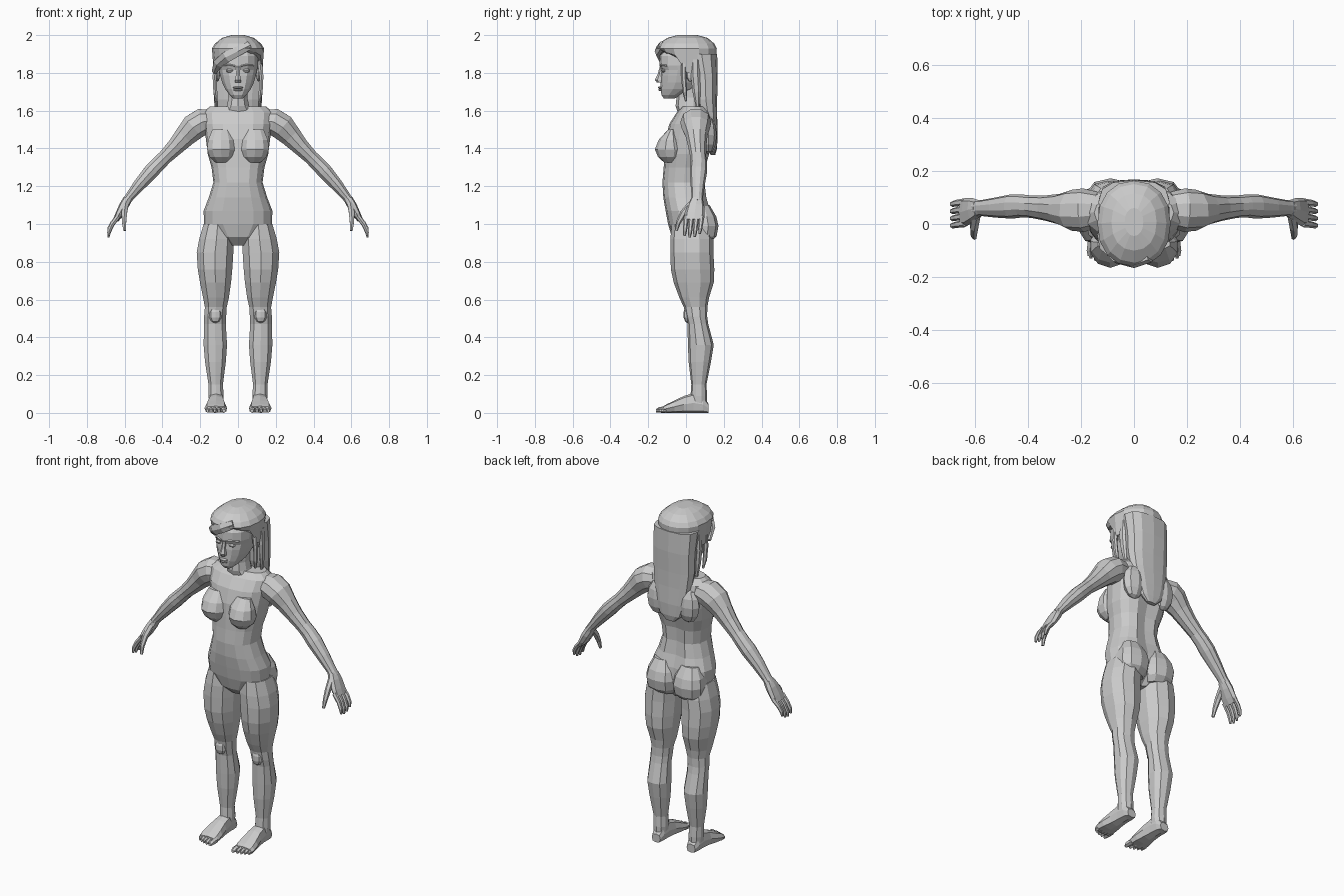
import bpy, bmesh, math
from mathutils import Vector

grey = bpy.data.materials.new("plain_grey")
grey.diffuse_color = (0.6, 0.6, 0.6, 1)


def finish(name, bm, mirror):
    bmesh.ops.recalc_face_normals(bm, faces=bm.faces)
    me = bpy.data.meshes.new(name)
    bm.to_mesh(me)
    bm.free()
    me.materials.append(grey)
    ob = bpy.data.objects.new(name, me)
    bpy.context.collection.objects.link(ob)
    if mirror:
        ob.modifiers.new("Mirror", 'MIRROR').use_mirror_merge = False
    return ob


def loft(name, rings, n=10, axes=None, side=(0, 1, 0), p=2.0, mirror=False, shape=None):
    """Skin rings (x, y, z, a, b); axes fixes the ring plane, else it follows the path."""
    bm = bmesh.new()
    pts = [Vector(r[:3]) for r in rings]
    loops = []
    for i, r in enumerate(rings):
        if axes:
            u, v = Vector(axes[0]), Vector(axes[1])
        else:
            d = (pts[min(i + 1, len(pts) - 1)] - pts[max(i - 1, 0)]).normalized()
            u = Vector(side)
            u = (u - d * u.dot(d)).normalized()
            v = d.cross(u)
        loop = []
        for k in range(n):
            t = 2 * math.pi * k / n
            c, s = math.cos(t), math.sin(t)
            c = math.copysign(abs(c) ** (2 / p), c)
            s = math.copysign(abs(s) ** (2 / p), s)
            co = pts[i] + u * (r[3] * c) + v * (r[4] * s)
            loop.append(bm.verts.new(shape(i, co) if shape else co))
        loops.append(loop)
    for a, b in zip(loops, loops[1:]):
        for k in range(n):
            bm.faces.new((a[k], a[(k + 1) % n], b[(k + 1) % n], b[k]))
    bm.faces.new(loops[0])
    bm.faces.new(loops[-1])
    return finish(name, bm, mirror)


def column(name, rows, n=12, x=0, **kw):
    """Upright loft from rows of (z, half width, front y, back y)."""
    rings = [(x, (f + b) / 2, z, (b - f) / 2, w) for z, w, f, b in rows]
    return loft(name, rings, n, axes=((0, 1, 0), (1, 0, 0)), **kw)


def blob(name, centre, radii, seg=10, rows=6, mirror=True):
    bm = bmesh.new()
    bmesh.ops.create_uvsphere(bm, u_segments=seg, v_segments=rows, radius=1)
    for v in bm.verts:
        v.co = Vector([c + r * q for c, r, q in zip(centre, radii, v.co)])
    return finish(name, bm, mirror)


# Torso, with a shallow groove down the spine
def spine(i, co):
    if abs(co.x) < 0.01 and co.y > 0:
        co.y -= 0.018
    return co


column("torso", [
    (0.885, .045, -.03, .08), (0.93, .115, -.075, .12), (1.00, .18, -.095, .14),
    (1.07, .182, -.108, .135), (1.14, .155, -.12, .115), (1.22, .13, -.125, .105),
    (1.30, .14, -.118, .11), (1.37, .16, -.115, .13), (1.45, .17, -.11, .152),
    (1.53, .18, -.088, .155), (1.59, .185, -.05, .135), (1.622, .15, -.02, .105)],
    n=16, p=2.4, shape=spine)

# Chest and seat volumes
loft("breast", [
    (.088, -.075, 1.50, .02, .05), (.09, -.085, 1.445, .06, .072), (.09, -.085, 1.395, .08, .078),
    (.088, -.085, 1.355, .063, .065), (.085, -.085, 1.325, .03, .035)],
    n=10, axes=((0, 1, 0), (1, 0, 0)), mirror=True)
column("buttock", [
    (.905, .07, .03, .13), (.935, .088, .0, .162), (.99, .095, .0, .172),
    (1.04, .085, .0, .16), (1.10, .055, .03, .125)], n=10, x=.088, p=2.4, mirror=True)
blob("shoulder_blade", (.1, .118, 1.47), (.07, .045, .10), 8, 6)

# Legs: z, inner x, outer x, front y, back y
leg = [(1.00, .03, .185, -.075, .13), (.92, .018, .21, -.083, .145), (.85, .02, .223, -.083, .145),
       (.76, .026, .217, -.08, .15), (.69, .033, .205, -.065, .147), (.61, .045, .188, -.035, .122),
       (.56, .057, .178, -.012, .113), (.51, .06, .182, -.002, .112), (.47, .062, .182, .008, .118),
       (.36, .055, .185, .01, .147), (.27, .062, .177, .014, .132), (.15, .078, .158, .028, .108),
       (.09, .074, .158, .024, .112), (.03, .08, .152, .02, .112)]
loft("leg", [((a + b) / 2, (f + k) / 2, z, (k - f) / 2, (b - a) / 2) for z, a, b, f, k in leg],
     n=10, axes=((0, 1, 0), (1, 0, 0)), p=2.2, mirror=True)
blob("kneecap", (.12, .008, .52), (.035, .022, .045), 8, 5)

# Feet: y, centre x, half width, top z
foot = [(.118, .115, .028, .05), (.09, .115, .038, .09), (.04, .115, .04, .105), (-.01, .115, .045, .09),
        (-.06, .117, .056, .066), (-.10, .118, .06, .047), (-.12, .118, .056, .036)]
loft("foot", [(x, y, z / 2, z / 2, w) for y, x, w, z in foot], n=8,
     axes=((0, 0, 1), (1, 0, 0)), p=3, mirror=True)
for i, (x, r, tip) in enumerate([(.075, .016, -.158), (.101, .0115, -.154), (.123, .011, -.148),
                                 (.143, .0105, -.14), (.162, .0105, -.13)]):
    loft(f"toe_{i + 1}", [(x, -.10, .018, .018, r), (x, tip + .015, .016, .015, r),
                          (x, tip, .011, .009, r * .6)],
         n=6, axes=((0, 0, 1), (1, 0, 0)), mirror=True)

# Arms
loft("arm", [
    (.11, .055, 1.55, .06, .055), (.19, .052, 1.54, .082, .075), (.235, .052, 1.513, .077, .073),
    (.28, .056, 1.465, .058, .06), (.33, .06, 1.41, .048, .048), (.385, .065, 1.355, .042, .04),
    (.42, .068, 1.32, .043, .041), (.46, .066, 1.278, .046, .042), (.52, .062, 1.21, .038, .035),
    (.575, .06, 1.142, .03, .025), (.595, .058, 1.115, .034, .024)], n=10, mirror=True)

# Hands
loft("palm", [(.585, .058, 1.13, .032, .024), (.605, .053, 1.095, .045, .025),
              (.63, .046, 1.05, .053, .02), (.647, .044, 1.02, .05, .015)], n=8, p=2.6, mirror=True)
for i, (y, drop) in enumerate([(.002, .008), (.029, 0), (.056, .004), (.083, .02)]):
    loft(f"finger_{i + 1}", [(.635, y, 1.04, .014, .014), (.666, y - .004, .995 + drop / 2, .0125, .0125),
                             (.683, y - .008, .955 + drop, .011, .011), (.686, y - .01, .928 + drop, .006, .006)],
         n=6, mirror=True)
loft("thumb", [(.595, .03, 1.105, .02, .018), (.602, -.012, 1.06, .018, .017),
               (.603, -.04, 1.01, .013, .013), (.6, -.052, .965, .008, .008)], n=6, mirror=True)

# Neck and head
column("neck", [(1.58, .10, -.04, .11), (1.625, .062, -.055, .09), (1.67, .052, -.05, .085),
                (1.74, .055, -.05, .09)], n=10)
column("head", [
    (1.665, .026, -.118, -.06), (1.683, .046, -.13, -.02), (1.715, .07, -.135, .05),
    (1.75, .086, -.134, .085), (1.785, .096, -.134, .10), (1.815, .103, -.13, .11),
    (1.84, .108, -.14, .12), (1.89, .108, -.138, .12), (1.93, .09, -.11, .10)], n=14, p=2.3)

# Face details
loft("nose", [(0, -.128, 1.83, .012, .011), (0, -.133, 1.79, .018, .012), (0, -.138, 1.762, .027, .019),
              (0, -.135, 1.748, .018, .017)], n=6, axes=((0, -1, 0), (1, 0, 0)))
blob("eye", (.043, -.116, 1.812), (.021, .016, .011), 8, 6)
loft("brow", [(.015, -.132, 1.835, .01, .006), (.045, -.124, 1.843, .011, .007),
              (.078, -.1, 1.838, .01, .006)], n=6, mirror=True)
blob("upper_lip", (0, -.136, 1.722), (.028, .013, .007), 8, 5, False)
blob("lower_lip", (0, -.134, 1.71), (.024, .013, .007), 8, 5, False)
blob("ear", (.108, .022, 1.79), (.012, .02, .036), 8, 6)


# Hair cap with a slanted swept fringe
def fringe(i, co):
    if i == 0 and co.y < -.01:
        co.z = 1.835 + max(0, .09 * (1 - abs(co.x - .06) / .17))
    return co


column("hair_cap", [
    (1.80, .128, -.145, .155), (1.90 + .03, .138, -.16, .163), (1.955, .122, -.145, .15),
    (1.985, .085, -.10, .115), (2.0, .035, -.045, .06)], n=16, p=2.2, shape=fringe)
loft("fringe_sweep", [(.06, -.125, 1.945, .02, .025), (0, -.148, 1.915, .018, .03),
                      (-.06, -.132, 1.885, .018, .034), (-.105, -.085, 1.85, .018, .03),
                      (-.125, -.035, 1.805, .012, .015)], n=6)

# Long hair down the back, with side locks
column("back_hair", [
    (1.90, .134, .0, .165), (1.78, .13, .035, .168), (1.66, .128, .045, .165), (1.57, .118, .07, .165),
    (1.47, .095, .10, .168), (1.40, .07, .12, .164), (1.365, .03, .13, .155)], n=12, p=2.6)
for name, y, low, w in (("front_lock", -.012, 1.65, .014), ("rear_lock", .05, 1.62, .024)):
    loft(name, [(.115, y, 1.87, w, .016), (.124, y, 1.78, w, .012), (.12, y + .006, 1.70, w * .9, .012),
                (.113, y + .012, low, w * .4, .006)], n=6, mirror=True)
